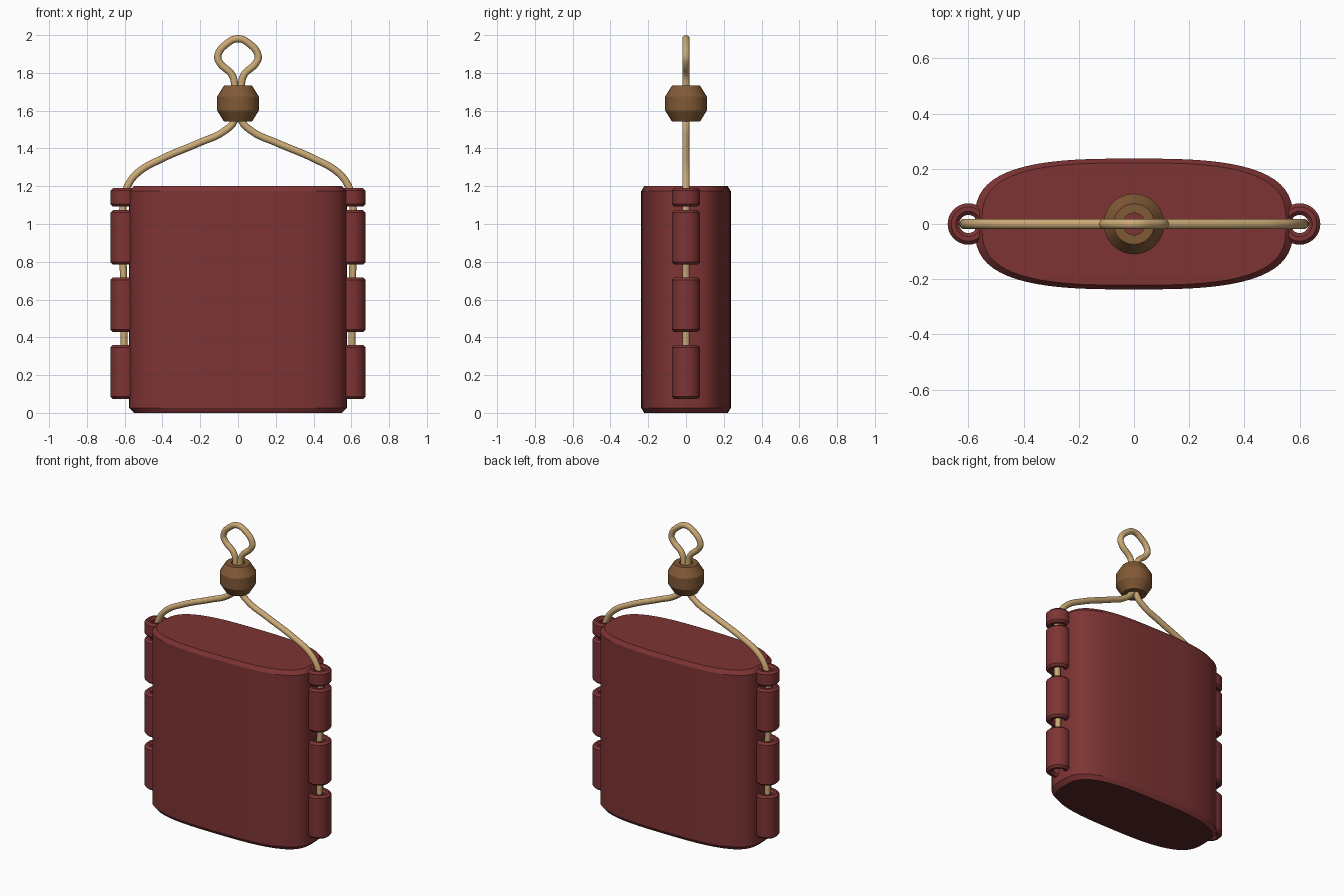
import bpy
import bmesh
import math

cube = bpy.data.objects.get("Cube")
if cube:
    bpy.data.objects.remove(cube)


def material(name, rgb):
    m = bpy.data.materials.new(name)
    m.use_nodes = True
    m.diffuse_color = (*rgb, 1)
    bsdf = next(n for n in m.node_tree.nodes if n.type == "BSDF_PRINCIPLED")
    bsdf.inputs["Base Color"].default_value = (*rgb, 1)
    return m


RED = material("dark red lacquer", (0.21, 0.034, 0.034))
DARK = material("blackened red underside", (0.095, 0.022, 0.022))
TAN = material("tan cord", (0.6, 0.4, 0.18))
BROWN = material("brown wood", (0.22, 0.1, 0.036))


def loft(name, rings, mats, closed):
    """Join rings with quads; closed links last to first, else caps the ends (first cap in the last material)."""
    bm = bmesh.new()
    loops = [[bm.verts.new(p) for p in ring] for ring in rings]
    pairs = list(zip(loops, loops[1:]))
    if closed:
        pairs.append((loops[-1], loops[0]))
    else:
        bm.faces.new(loops[0][::-1]).material_index = len(mats) - 1
        bm.faces.new(loops[-1])
    for a, b in pairs:
        for i in range(len(a)):
            j = (i + 1) % len(a)
            bm.faces.new((a[i], a[j], b[j], b[i]))
    bmesh.ops.recalc_face_normals(bm, faces=bm.faces)
    mesh = bpy.data.meshes.new(name)
    bm.to_mesh(mesh)
    bm.free()
    for mat in mats:
        mesh.materials.append(mat)
    obj = bpy.data.objects.new(name, mesh)
    bpy.context.collection.objects.link(obj)
    smooth(obj)


def smooth(obj):
    bpy.ops.object.select_all(action="DESELECT")
    obj.select_set(True)
    bpy.context.view_layer.objects.active = obj
    bpy.ops.object.shade_smooth_by_angle(angle=math.radians(30))


def oval(half_x, half_y, z, power=3, count=64):
    """Rounded, flattened oval cross-section."""
    ring = []
    for i in range(count):
        a = 2 * math.pi * i / count
        c, s = math.cos(a), math.sin(a)
        ring.append((half_x * math.copysign(abs(c) ** (2 / power), c),
                     half_y * math.copysign(abs(s) ** (2 / power), s), z))
    return ring


def lathe(name, profile, mat, x=0, count=32):
    """Spin a closed (radius, height) profile around a vertical axis."""
    rings = [[(x + r * math.cos(2 * math.pi * i / count),
               r * math.sin(2 * math.pi * i / count), z) for i in range(count)]
             for r, z in profile]
    loft(name, rings, [mat], closed=True)


# Case body with chamfered rims and a darker underside
W, D, H, B = 0.577, 0.237, 1.2, 0.026
loft("case_body", [oval(W - B, D - B * 0.6, 0), oval(W, D, B),
                   oval(W, D, H - B), oval(W - B, D - B * 0.6, H)], [RED, DARK], closed=False)

# Cord tubes down both sides, chamfered inside and out
R, HOLE, C = 0.075, 0.033, 0.013
spans = [(0.073, 0.36), (0.428, 0.717), (0.785, 1.073), (1.092, 1.19)]
for side, x in (("left", 0.6), ("right", -0.6)):
    for n, (lo, hi) in enumerate(spans, 1):
        lathe(f"{side}_cord_tube_{n}",
              [(HOLE, lo + C), (HOLE + C, lo), (R - C, lo), (R, lo + C),
               (R, hi - C), (R - C, hi), (HOLE + C, hi), (HOLE, hi - C)],
              RED, x)

# Wooden sliding bead
lathe("sliding_bead", [(0.04, 1.542), (0.074, 1.542), (0.11, 1.6), (0.11, 1.675),
                       (0.074, 1.733), (0.04, 1.733)], BROWN, count=24)

# Cord: half path, mirrored through the top of the loop
half = [(0.603, 0.12), (0.603, 0.6), (0.606, 1.12), (0.585, 1.2), (0.53, 1.272),
        (0.41, 1.342), (0.2, 1.432), (0.08, 1.487), (0.018, 1.55), (0.018, 1.64),
        (0.018, 1.74), (0.032, 1.79), (0.095, 1.852), (0.107, 1.888), (0.055, 1.958)]
path = half + [(0, 1.981)] + [(-x, z) for x, z in reversed(half)]
curve = bpy.data.curves.new("hanging_cord", "CURVE")
curve.dimensions = "3D"
curve.bevel_depth = 0.019
curve.bevel_resolution = 6
curve.resolution_u = 8
curve.use_fill_caps = True
spline = curve.splines.new("BEZIER")
spline.bezier_points.add(len(path) - 1)
for point, (x, z) in zip(spline.bezier_points, path):
    point.co = (x, 0, z)
    point.handle_left_type = point.handle_right_type = "AUTO"
curve.materials.append(TAN)
cord = bpy.data.objects.new("hanging_cord", curve)
bpy.context.collection.objects.link(cord)
bpy.ops.object.select_all(action="DESELECT")
cord.select_set(True)
bpy.context.view_layer.objects.active = cord
bpy.ops.object.convert(target="MESH")
smooth(bpy.context.view_layer.objects.active)
